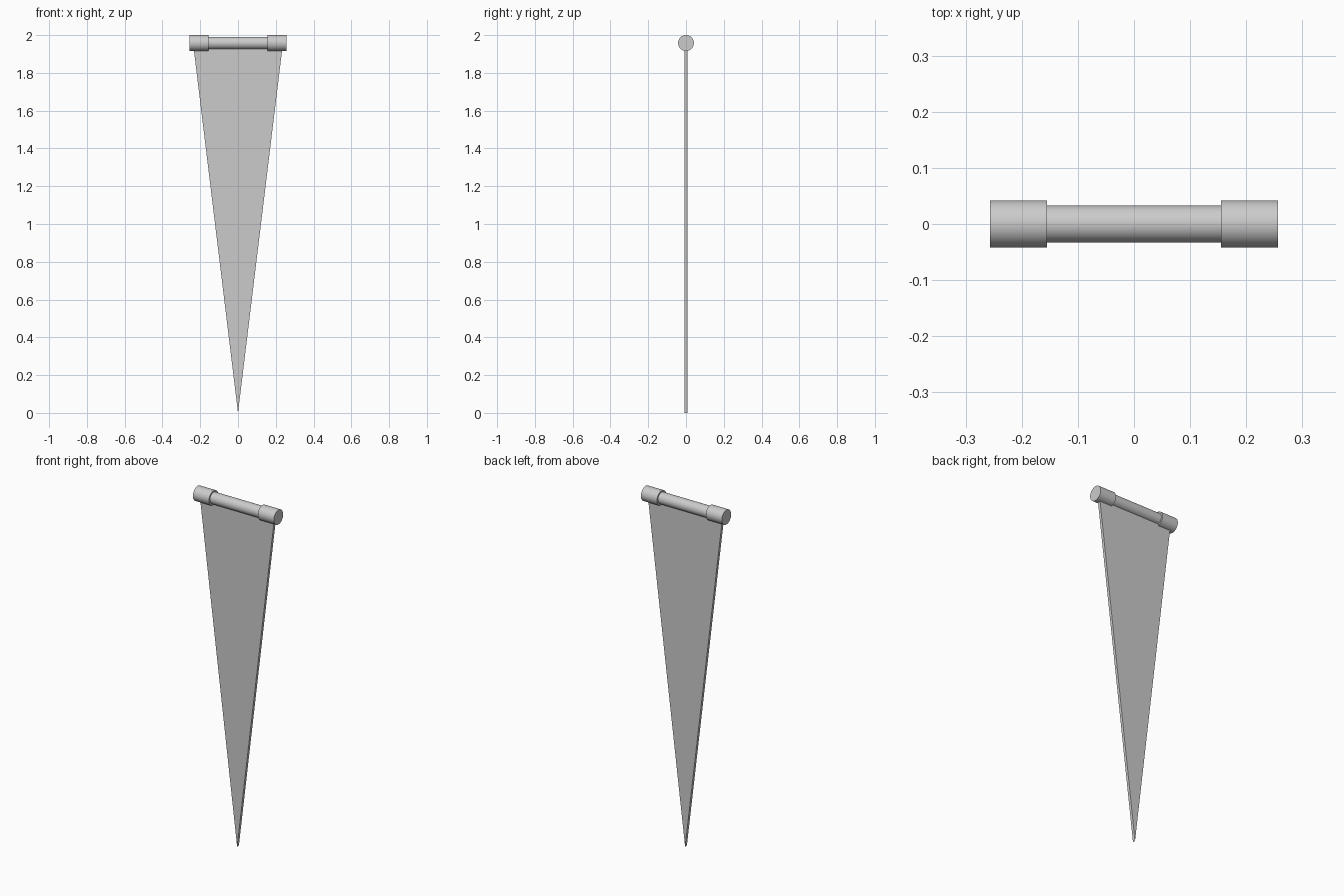
import bpy, bmesh, math

if "Cube" in bpy.data.objects:
    bpy.data.objects.remove(bpy.data.objects["Cube"])

ROD_Z = 1.958


def cylinder_x(name, radius, x0, x1):
    """Smooth closed cylinder lying along x."""
    bpy.ops.mesh.primitive_cylinder_add(
        vertices=48, radius=radius, depth=x1 - x0,
        location=((x0 + x1) / 2, 0, ROD_Z), rotation=(0, math.pi / 2, 0))
    ob = bpy.context.object
    ob.name = name
    bpy.ops.object.shade_smooth_by_angle(angle=math.radians(30))
    return ob


# hanging rod and its two end caps
cylinder_x("rod", 0.033, -0.16, 0.16)
cylinder_x("left_end_cap", 0.042, -0.257, -0.155)
cylinder_x("right_end_cap", 0.042, 0.155, 0.257)

# thin triangular pennant, extruded from its outline
half = 0.008
bm = bmesh.new()
outline = [(-0.238, ROD_Z), (0, 0), (0.238, ROD_Z)]
face = bm.faces.new([bm.verts.new((x, -half, z)) for x, z in outline])
ext = bmesh.ops.extrude_face_region(bm, geom=[face])
verts = [v for v in ext["geom"] if isinstance(v, bmesh.types.BMVert)]
bmesh.ops.translate(bm, verts=verts, vec=(0, 2 * half, 0))
bmesh.ops.recalc_face_normals(bm, faces=bm.faces)
mesh = bpy.data.meshes.new("pennant")
bm.to_mesh(mesh)
bm.free()
bpy.context.collection.objects.link(bpy.data.objects.new("pennant", mesh))
